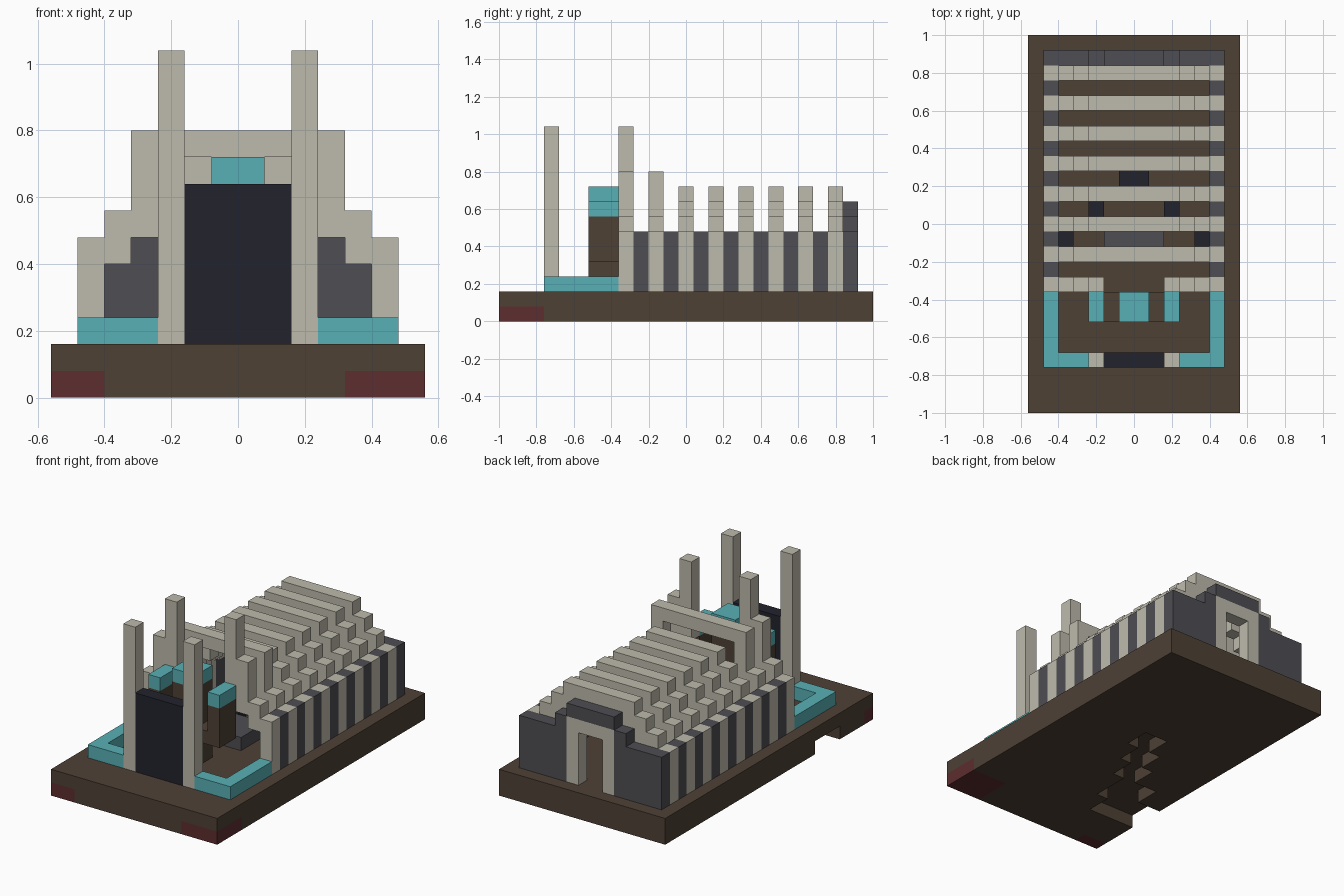
import bpy
import bmesh
from mathutils import Matrix, Vector

cube = bpy.data.objects.get("Cube")
if cube:
    bpy.data.objects.remove(cube, do_unlink=True)

U = 0.08  # edge length of one building block


def srgb(*rgb):
    return tuple((c / 255 / 12.92) if c < 11 else ((c / 255 + 0.055) / 1.055) ** 2.4 for c in rgb) + (1.0,)


def material(name, *rgb):
    m = bpy.data.materials.new(name)
    m.use_nodes = True
    m.diffuse_color = srgb(*rgb)
    m.node_tree.nodes["Principled BSDF"].inputs["Base Color"].default_value = srgb(*rgb)
    return m


bone = material("pale stone", 190, 187, 172)
slate = material("slate grey", 78, 77, 82)
navy = material("dark navy", 34, 34, 45)
cyan = material("turquoise", 88, 176, 182)
earth = material("earth brown", 78, 65, 53)
red = material("deep red", 93, 45, 47)


def blocks(name, mat, boxes, mirror=True):
    """Join boxes (x0, x1, y0, y1, z0, z1) in block units; x from the middle, y from the front."""
    bm = bmesh.new()
    for x0, x1, y0, y1, z0, z1 in boxes:
        spans = [(x0, x1)]
        if mirror:
            spans = [(-x1, x1)] if x0 == 0 else [(x0, x1), (-x1, -x0)]
        for a, b in spans:
            size = Vector((b - a, y1 - y0, z1 - z0)) * U
            mid = Vector(((a + b) / 2 * U, (y0 + y1) / 2 * U - 1, (z0 + z1) / 2 * U))
            bmesh.ops.create_cube(bm, size=1, matrix=Matrix.Translation(mid) @ Matrix.Diagonal(size.to_4d()))
    mesh = bpy.data.meshes.new(name)
    bm.to_mesh(mesh)
    bm.free()
    mesh.materials.append(mat)
    obj = bpy.data.objects.new(name, mesh)
    bpy.context.collection.objects.link(obj)
    return obj


# Ground slab, with a stepped channel worn into its underside
blocks("ground_top", earth, [(0, 7, 0, 25, 1, 2)])
lower = [(-5, 4, 0, 1, 0, 1), (-7, 4, 1, 3, 0, 1), (-7, 7, 3, 4, 0, 1), (-7, 7, 15, 25, 0, 1)]
for y0, y1, left, right in [(4, 6, -7, -3), (6, 7, -7, -2), (7, 9, -5, -2),
                            (9, 11, -3, -1), (11, 13, -2, 0), (13, 15, -1, 1)]:
    if left > -7:
        lower.append((-7, left, y0, y1, 0, 1))
    lower.append((right, 7, y0, y1, 0, 1))
blocks("ground_underside", earth, lower, mirror=False)
blocks("red_corners", red, [(4, 7, 0, 3, 0, 1), (-7, -5, 0, 1, 0, 1)], mirror=False)

# Front gate and low courtyard rail
blocks("gate_posts", bone, [(2, 3, 3, 4, 2, 13)])
blocks("gate_panel", navy, [(0, 2, 3, 4, 2, 8)])
blocks("courtyard_rail", cyan, [(3, 6, 3, 4, 2, 3), (5, 6, 4, 8, 2, 3)])

# Branching column in the courtyard
blocks("column_trunk", earth, [(0, 1, 6, 8, 2, 8), (1, 2, 6, 8, 4, 5), (2, 3, 6, 8, 4, 7)])
blocks("column_caps", cyan, [(0, 1, 6, 8, 8, 9), (2, 3, 6, 8, 7, 8)])

# Front rib with twin towers, then the raised second rib
blocks("tower_rib", bone, [(5, 6, 8, 9, 2, 6), (4, 5, 8, 9, 5, 7),
                           (3, 4, 8, 9, 6, 10), (2, 3, 8, 9, 7, 13)])
blocks("raised_rib", bone, [(5, 6, 10, 11, 2, 6), (4, 5, 10, 11, 5, 7),
                            (3, 4, 10, 11, 6, 10), (0, 3, 10, 11, 9, 10)])

# Stepped arch ribs along the hall
for i, y in enumerate(range(12, 23, 2)):
    blocks(f"arch_rib_{i + 1}", bone, [(5, 6, y, y + 1, 2, 6), (4, 5, y, y + 1, 5, 7),
                                       (3, 4, y, y + 1, 6, 8), (2, 3, y, y + 1, 7, 9),
                                       (0, 2, y, y + 1, 8, 9)])

# Dark side walls between the ribs
blocks("side_walls", slate, [(5, 6, y, y + 1, 2, 6) for y in range(9, 22, 2)])

# Back wall and its doorway
blocks("back_wall", slate, [(3, 6, 23, 24, 2, 6), (2, 3, 23, 24, 2, 7), (0, 2, 23, 24, 7, 8)])
blocks("back_door_frame", bone, [(1, 2, 23, 24, 2, 7), (0, 1, 23, 24, 6, 7)])

# Podium and the stepped arc of benches inside the hall
blocks("podium", slate, [(0, 2, 10, 13, 2, 3)])
blocks("benches", navy, [(4 - i, 5 - i, 11 + i, 12 + i, 2, 3) for i in range(5)])
